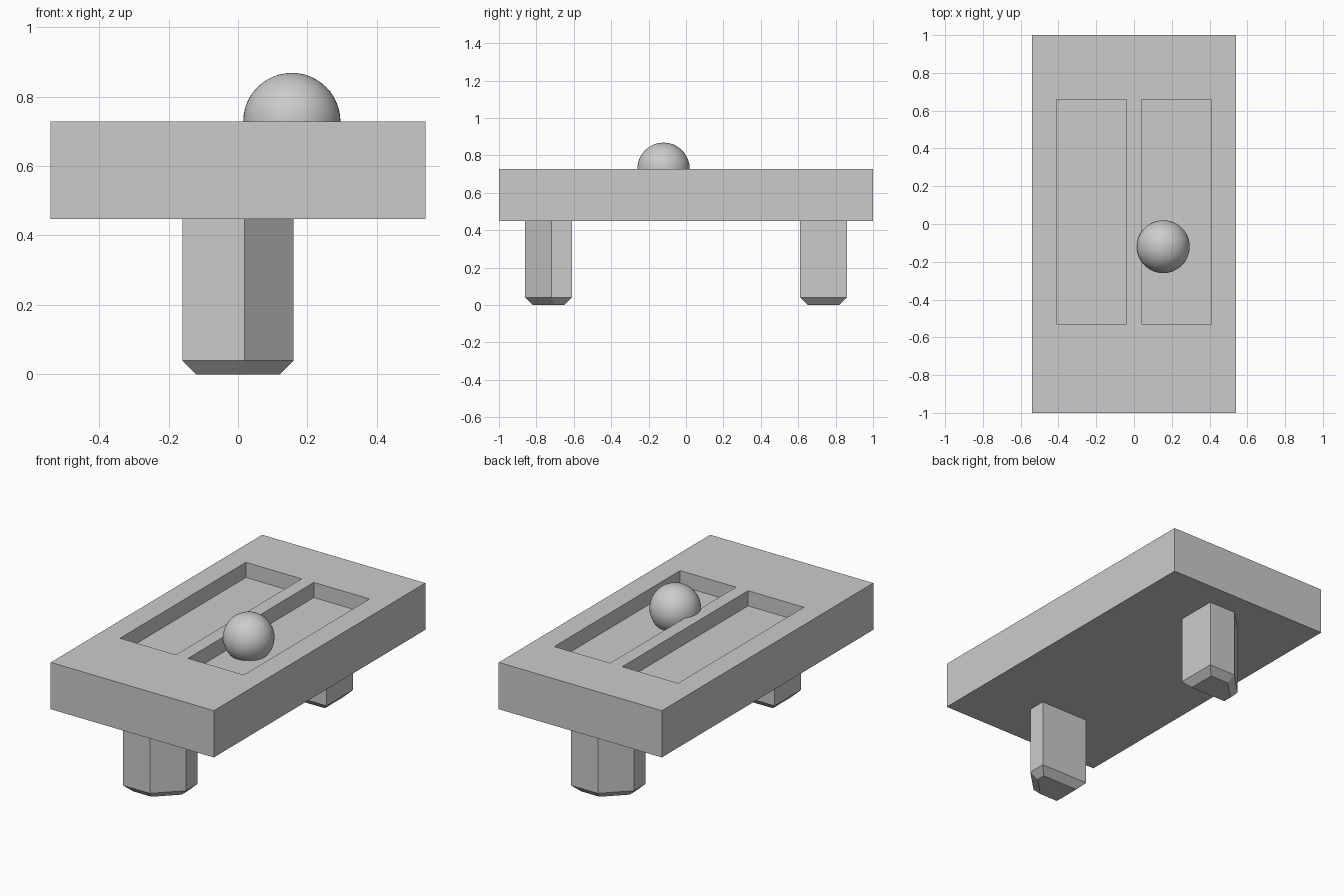
import bpy
import bmesh
from math import pi
from mathutils import Matrix, Vector

default = bpy.data.objects.get("Cube")
if default:
    bpy.data.objects.remove(default, do_unlink=True)

grey = bpy.data.materials.new("plain_grey")
grey.use_nodes = True
colour = (0.6, 0.6, 0.6, 1)
grey.diffuse_color = colour
grey.node_tree.nodes["Principled BSDF"].inputs["Base Color"].default_value = colour


def add_object(name, bm):
    """Turn a bmesh into a named grey object."""
    bmesh.ops.recalc_face_normals(bm, faces=bm.faces)
    mesh = bpy.data.meshes.new(name)
    bm.to_mesh(mesh)
    bm.free()
    mesh.materials.append(grey)
    obj = bpy.data.objects.new(name, mesh)
    bpy.context.collection.objects.link(obj)
    return obj


def add_box(name, low, high):
    low, high = Vector(low), Vector(high)
    bm = bmesh.new()
    place = Matrix.Translation((low + high) / 2) @ Matrix.Diagonal((high - low).to_4d())
    bmesh.ops.create_cube(bm, size=1, matrix=place)
    return add_object(name, bm)


SLAB_BOTTOM, SLAB_TOP, TRAY_FLOOR = 0.448, 0.728, 0.637

# Slab with two long sunken trays
slab = add_box("slab", (-0.54, -1, SLAB_BOTTOM), (0.54, 1, SLAB_TOP))
for side, x0, x1 in (("right", -0.41, -0.04), ("left", 0.04, 0.41)):
    cutter = add_box(side + "_tray_cutter", (x0, -0.53, TRAY_FLOOR), (x1, 0.66, 0.9))
    cutter.hide_render = True
    cut = slab.modifiers.new(side + "_tray", "BOOLEAN")
    cut.operation = "DIFFERENCE"
    cut.solver = "EXACT"
    cut.object = cutter
    bpy.context.view_layer.objects.active = slab
    bpy.ops.object.modifier_apply(modifier=cut.name)
    bpy.data.objects.remove(cutter, do_unlink=True)

# Legs: a block with one cut-off corner and a bevelled foot, turned half round at the back
LEG_PROFILE = [(-0.16, -0.86), (0.018, -0.86), (0.16, -0.72), (0.16, -0.61), (-0.16, -0.61)]
FOOT_BEVEL = 0.04


def add_leg(name, turn):
    bm = bmesh.new()
    outline = bm.faces.new([bm.verts.new((x, y, SLAB_BOTTOM)) for x, y in LEG_PROFILE])
    shaft = bmesh.ops.extrude_face_region(bm, geom=[outline])["geom"]
    foot = next(g for g in shaft if isinstance(g, bmesh.types.BMFace))
    for v in foot.verts:
        v.co.z = FOOT_BEVEL
    bmesh.ops.inset_region(bm, faces=[foot], thickness=FOOT_BEVEL, use_even_offset=True)
    for v in foot.verts:
        v.co.z = 0
    bmesh.ops.rotate(bm, verts=bm.verts, cent=(0, 0, 0), matrix=Matrix.Rotation(turn, 3, "Z"))
    return add_object(name, bm)


add_leg("front_leg", 0)
add_leg("back_leg", pi)

# Ball resting in the left tray
bm = bmesh.new()
bmesh.ops.create_uvsphere(bm, u_segments=48, v_segments=24, radius=0.14,
                          matrix=Matrix.Translation((0.155, -0.12, SLAB_TOP)))
for face in bm.faces:
    face.smooth = True
add_object("ball", bm)
